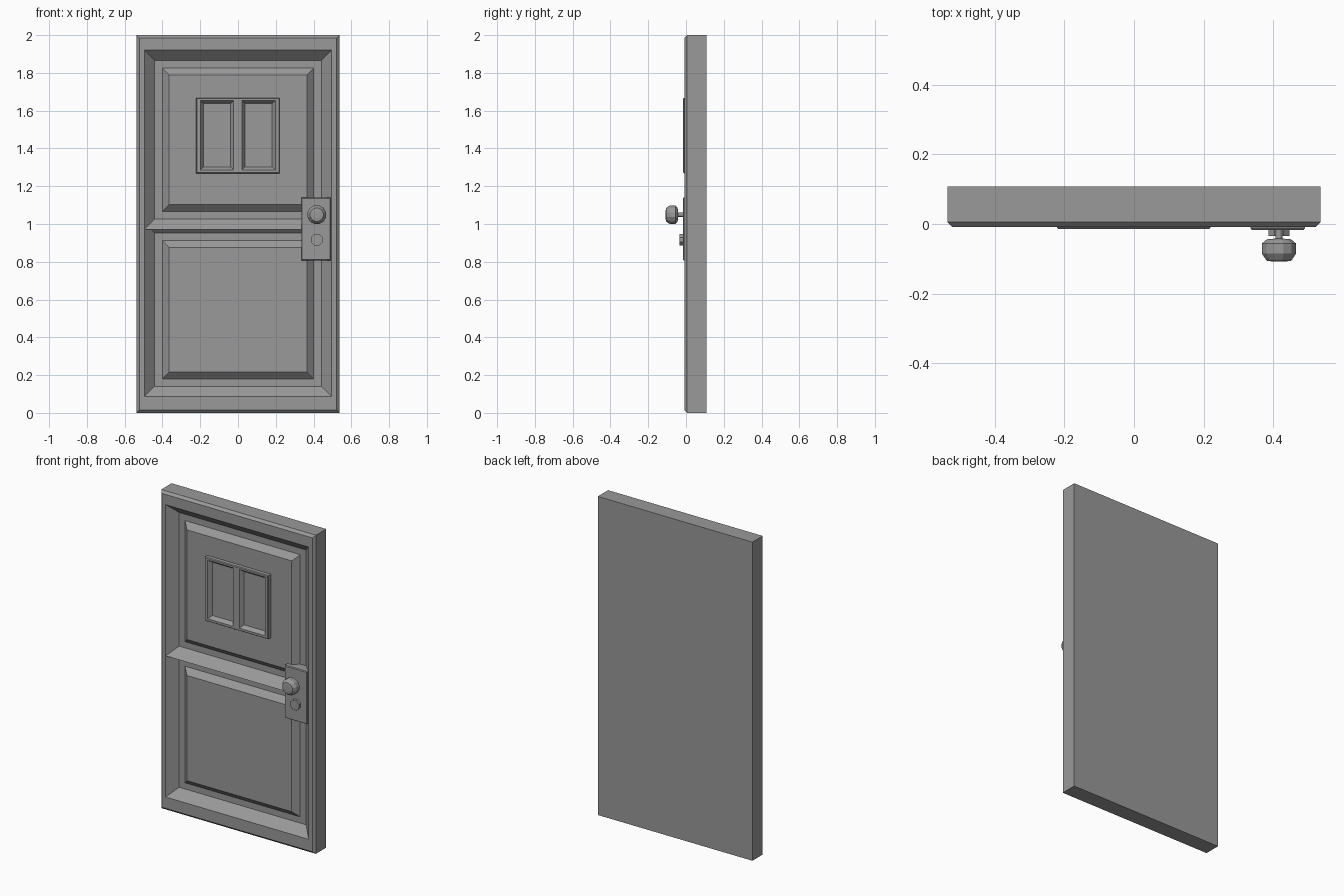
import bpy, bmesh, math

if "Cube" in bpy.data.objects:
    bpy.data.objects.remove(bpy.data.objects["Cube"])

# Dark grey finish shared by every part
finish = bpy.data.materials.new("dark_grey")
finish.diffuse_color = (0.32, 0.32, 0.32, 1)
finish.use_nodes = True
finish.node_tree.nodes["Principled BSDF"].inputs["Base Color"].default_value = finish.diffuse_color


def loft(name, rings):
    """Closed solid through rings of points, listed back to front."""
    bm = bmesh.new()
    loops = [[bm.verts.new(p) for p in ring] for ring in rings]
    n = len(loops[0])
    for a, b in zip(loops, loops[1:]):
        for i in range(n):
            j = (i + 1) % n
            bm.faces.new((a[i], a[j], b[j], b[i]))
    bm.faces.new(loops[0])
    bm.faces.new(loops[-1])
    bmesh.ops.recalc_face_normals(bm, faces=bm.faces[:])
    mesh = bpy.data.meshes.new(name)
    bm.to_mesh(mesh)
    bm.free()
    mesh.materials.append(finish)
    obj = bpy.data.objects.new(name, mesh)
    bpy.context.collection.objects.link(obj)
    return obj


def rect(x0, x1, z0, z1, y, grow=0.0):
    x0, x1, z0, z1 = x0 - grow, x1 + grow, z0 - grow, z1 + grow
    return [(x0, y, z0), (x1, y, z0), (x1, y, z1), (x0, y, z1)]


def circle(x, z, y, r, n):
    return [(x + r * math.cos(math.tau * (i + .5) / n), y,
             z + r * math.sin(math.tau * (i + .5) / n)) for i in range(n)]


def carve(obj, cutters):
    """Subtract the cutters, then remove them."""
    bpy.context.view_layer.objects.active = obj
    for c in cutters:
        c.hide_render = True
        mod = obj.modifiers.new("recess", 'BOOLEAN')
        mod.operation = 'DIFFERENCE'
        mod.solver = 'EXACT'
        mod.object = c
        bpy.ops.object.modifier_apply(modifier=mod.name)
        bpy.data.objects.remove(c, do_unlink=True)


FRONT, FLOOR, PANEL, BACK = -0.009, 0.046, 0.013, 0.108

# Door slab with chamfered front edge
full = (-0.537, 0.537, 0, 2)
door = loft("door_slab", [rect(*full, BACK), rect(*full, 0.006),
                          rect(*full, FRONT, -0.015)])

# Two sloped recesses; their overlapping slopes leave the pointed middle rail
recesses = [(-0.441, 0.441, 1.027, 1.866), (-0.441, 0.441, 0.141, 0.952)]
over = 0.01
carve(door, [loft("recess_cutter", [
    rect(*r, FLOOR), rect(*r, FRONT - over, FLOOR - FRONT + over)])
    for r in recesses])

# Raised panels inside the recesses
for name, r in (("upper_panel", (-0.4, 0.4, 1.066, 1.826)),
                ("lower_panel", (-0.4, 0.4, 0.18, 0.912))):
    loft(name, [rect(*r, FLOOR + 0.01), rect(*r, FLOOR), rect(*r, PANEL, -0.036)])

# Window frame with two sunken panes
win = (-0.222, 0.22, 1.268, 1.668)
window = loft("window_frame", [rect(*win, PANEL + 0.02), rect(*win, -0.01),
                               rect(*win, -0.015, -0.004)])
carve(window, [loft("pane_cutter", [
    rect(x0, x1, 1.303, 1.637, 0.008), rect(x0, x1, 1.303, 1.637, -0.025, 0.024)])
    for x0, x1 in ((-0.183, -0.04), (0.037, 0.181))])

# Lock plate
plate = (0.335, 0.492, 0.808, 1.139)
loft("lock_plate", [rect(*plate, FLOOR + 0.01), rect(*plate, -0.012),
                    rect(*plate, -0.017, -0.004)])

# Keyhole cylinder
loft("lock_cylinder", [circle(0.417, 0.917, y, r, 8)
                       for y, r in ((-0.005, 0.033), (-0.035, 0.033))])

# Door knob: stem and rounded head in one turned profile
profile = [(-0.005, 0.011), (-0.042, 0.011), (-0.044, 0.036), (-0.056, 0.051),
           (-0.085, 0.051), (-0.101, 0.040), (-0.106, 0.036), (-0.108, 0.018)]
loft("door_knob", [circle(0.417, 1.049, y, r, 12) for y, r in profile])
